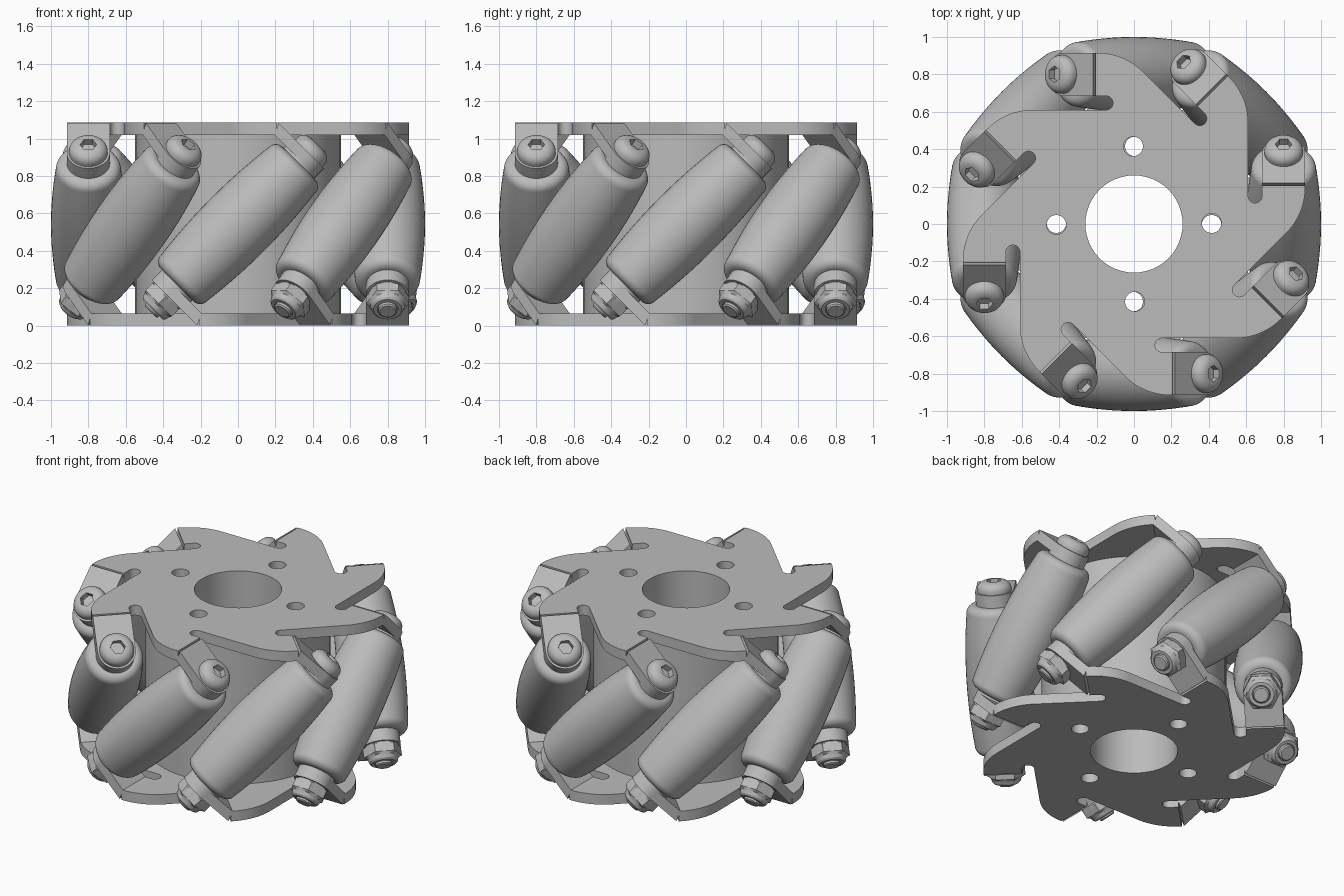
import bpy, bmesh
from math import pi, sin, cos, tan, radians, sqrt
from mathutils import Matrix, Vector

cube = bpy.data.objects.get("Cube")
if cube:
    bpy.data.objects.remove(cube, do_unlink=True)

HEIGHT, PLATE = 1.086, 0.066
ARMS, AXIS_R = 8, 0.80
BORE, HOLE, HOLE_R = 0.26, 0.052, 0.415
EAR_IN, EAR_OUT, EAR_W = 0.475, 0.537, 0.115
SEGS = 48

grey = bpy.data.materials.new("satin_grey")
grey.use_nodes = True
colour = (0.5, 0.5, 0.5, 1)
grey.diffuse_color = colour
grey.node_tree.nodes["Principled BSDF"].inputs["Base Color"].default_value = colour


def place(name, mesh, matrix):
    ob = bpy.data.objects.new(name, mesh)
    bpy.context.collection.objects.link(ob)
    ob.matrix_world = matrix
    return ob


def finish(bm, name):
    bmesh.ops.remove_doubles(bm, verts=bm.verts, dist=1e-5)
    bmesh.ops.recalc_face_normals(bm, faces=bm.faces)
    mesh = bpy.data.meshes.new(name)
    bm.to_mesh(mesh)
    bm.free()
    mesh.materials.append(grey)
    return mesh


def lathe(name, profile):
    """Turn (radius, height[, 'hex']) rings about z; hex rings are six-sided."""
    bm = bmesh.new()
    rings = []
    for r, z, *hexed in profile:
        ring = []
        for i in range(SEGS):
            a = 2 * pi * i / SEGS
            k = cos(pi / 6) / cos(a % (pi / 3) - pi / 6) if hexed else 1
            ring.append(bm.verts.new((r * k * cos(a), r * k * sin(a), z)))
        rings.append(ring)
    for low, high in zip(rings, rings[1:]):
        for i in range(SEGS):
            j = (i + 1) % SEGS
            bm.faces.new((low[i], low[j], high[j], high[i]))
    return finish(bm, name)


def arc(cx, cy, r, start, end, steps):
    return [Vector((cx + r * cos(radians(start + (end - start) * i / steps)),
                    cy + r * sin(radians(start + (end - start) * i / steps))))
            for i in range(steps + 1)]


def slab(name, outlines, z, thickness):
    """Flat part cut from outlines, where inner outlines become holes."""
    curve = bpy.data.curves.new(name, 'CURVE')
    curve.dimensions, curve.fill_mode = '2D', 'BOTH'
    curve.extrude = thickness / 2
    for points in outlines:
        spline = curve.splines.new('POLY')
        spline.points.add(len(points) - 1)
        for p, co in zip(spline.points, points):
            p.co = (co.x, co.y, 0, 1)
        spline.use_cyclic_u = True
    ob = place(name, curve, Matrix.Translation((0, 0, z)))
    mesh = bpy.data.meshes.new_from_object(ob.evaluated_get(bpy.context.evaluated_depsgraph_get()))
    bpy.data.objects.remove(ob)
    bm = bmesh.new()
    bm.from_mesh(mesh)
    return place(name, finish(bm, name), Matrix.Translation((0, 0, z)))


def circle(cx, cy, r):
    return arc(cx, cy, r, 0, 360, SEGS)[:-1]


# Bore and mounting holes shared by the hub and both plates
holes = [circle(0, 0, BORE)]
holes += [circle(HOLE_R * cos(i * pi / 2 + 0.01), HOLE_R * sin(i * pi / 2 + 0.01), HOLE)
          for i in range(4)]
slab("hub", [circle(0, 0, 0.55)] + holes, HEIGHT / 2, HEIGHT - 2 * PLATE)

# One plate arm: bend line, slot beside the ear, then a sweep to the next arm
BEND = 0.205
OUTER, INNER = AXIS_R + EAR_W, AXIS_R - EAR_W
SLOT = 0.61
slot_r = (INNER - SLOT) / 2
sweep_r = 0.34
corner_y = OUTER * sqrt(2) - SLOT
arm = [Vector((OUTER, BEND)), Vector((INNER, BEND))]
arm += arc(SLOT + slot_r, 0.15, slot_r, 0, -180, 12)
arm += arc(SLOT - sweep_r, corner_y - sweep_r * tan(pi / 8), sweep_r, 0, 45, 14)
outline = []
for k in range(ARMS):
    turn = Matrix.Rotation(2 * pi * k / ARMS, 2)
    outline += [turn @ p for p in arm]
top_plate = slab("top_plate", [outline] + holes, HEIGHT - PLATE / 2, PLATE)
flip = Matrix.Translation((0, 0, HEIGHT)) @ Matrix.Rotation(pi, 4, 'X')
place("bottom_plate", top_plate.data, flip @ top_plate.matrix_world)

# Bent ear with a rounded tip, mitred against the plate
bm = bmesh.new()
loops = []
for t, v in ((EAR_IN, -0.2), (EAR_OUT, -0.228)):
    pts = [Vector((EAR_W, v))] + arc(0, 0, EAR_W, 0, 180, 24) + [Vector((-EAR_W, v))]
    loops.append([bm.verts.new((p.x, p.y, t)) for p in pts])
    bm.faces.new(loops[-1])
for i in range(len(loops[0])):
    j = (i + 1) % len(loops[0])
    bm.faces.new((loops[0][i], loops[0][j], loops[1][j], loops[1][i]))
ear = finish(bm, "ear")

# Barrel roller with slight crown and rounded ends
LEN, END_R, CROWN, FILLET = 0.46, 0.174, 0.026, 0.05
half = [(END_R + CROWN * (1 - (i / 10) ** 2), (LEN - FILLET) * i / 10) for i in range(11)]
half += [(p.x, p.y) for p in arc(END_R - FILLET, LEN - FILLET, FILLET, 0, 90, 8)[1:]]
half.append((0, LEN))
roller = lathe("roller", [(r, -z) for r, z in reversed(half)] + half[1:])

# Spacer, button-head bolt with hex socket, and lock nut with bolt end
spacer = lathe("spacer", [(0, LEN - 0.01), (0.115, LEN - 0.01), (0.115, EAR_IN), (0, EAR_IN)])
dome = [(0.045 + 0.058 * cos(a), EAR_OUT + 0.015 + 0.05 * sin(a))
        for a in (i * pi / 16 for i in range(9))]
bolt = lathe("bolt_head", [(0, EAR_OUT), (0.103, EAR_OUT)] + dome +
             [(0.045, EAR_OUT + 0.065, 'hex'), (0.045, EAR_OUT + 0.025, 'hex'),
              (0, EAR_OUT + 0.025)])
nut = lathe("lock_nut", [(0, EAR_OUT), (0.1, EAR_OUT), (0.115, EAR_OUT + 0.01, 'hex'),
                         (0.115, 0.6, 'hex'), (0.092, 0.612), (0.085, 0.635), (0.075, 0.645),
                         (0.055, 0.645), (0.055, 0.635), (0.05, 0.635), (0.05, 0.655),
                         (0.042, 0.662), (0, 0.662)])

# Repeat the roller sets around the wheel
tilt = Matrix.Translation((AXIS_R, 0, HEIGHT / 2)) @ Matrix.Rotation(-pi / 4, 4, 'X')
for k in range(ARMS):
    top = Matrix.Rotation(2 * pi * k / ARMS, 4, 'Z') @ tilt
    bottom = flip @ top
    place(f"roller_{k + 1}", roller, top)
    for side, frame in (("top", top), ("bottom", bottom)):
        place(f"{side}_ear_{k + 1}", ear, frame)
        place(f"{side}_spacer_{k + 1}", spacer, frame)
    place(f"bolt_head_{k + 1}", bolt, top)
    place(f"lock_nut_{k + 1}", nut, bottom)

# Smooth the turned surfaces and keep the cut edges sharp
bpy.ops.object.select_all(action='DESELECT')
for ob in bpy.context.scene.objects:
    if ob.type == 'MESH' and ob.data.materials and ob.data.materials[0] == grey:
        ob.select_set(True)
        bpy.context.view_layer.objects.active = ob
bpy.ops.object.shade_smooth_by_angle(angle=radians(28))
